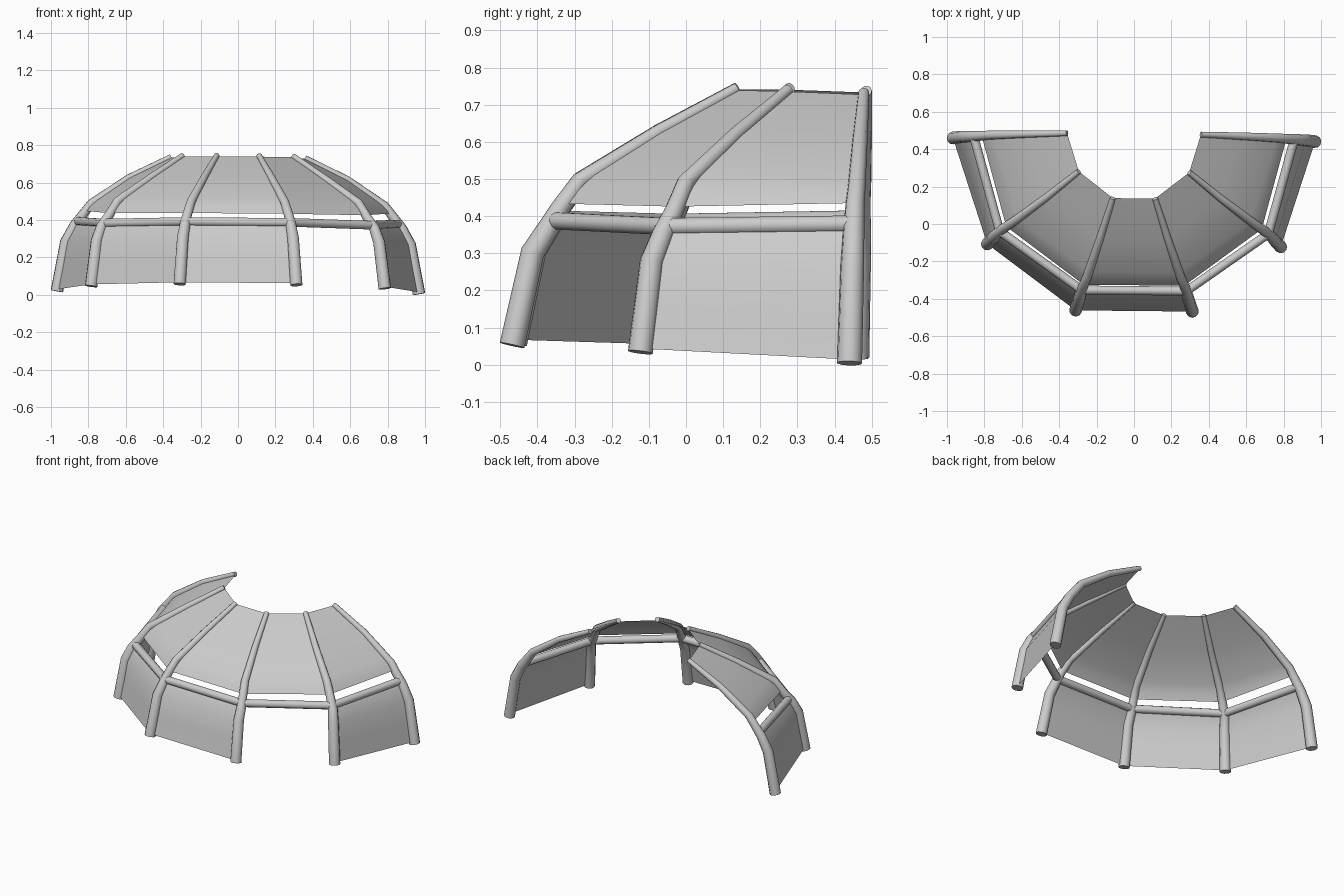
import bpy
import bmesh
import math
from mathutils import Vector

if "Cube" in bpy.data.objects:
    bpy.data.objects.remove(bpy.data.objects["Cube"], do_unlink=True)

# One grey for the whole shelter
grey = bpy.data.materials.new("light grey")
grey.use_nodes = True
grey.diffuse_color = (0.6, 0.6, 0.6, 1)
grey.node_tree.nodes["Principled BSDF"].inputs["Base Color"].default_value = (0.6, 0.6, 0.6, 1)

# Rib centre lines on the +x side, from foot to crown
FRONT = [(.312, -.465, .055), (.295, -.41, .305), (.283, -.365, .375),
         (.272, -.335, .425), (.25, -.283, .497), (.18, -.075, .627), (.113, .137, .745)]
MIDDLE = [(.785, -.115, .04), (.755, -.085, .285), (.73, -.055, .36),
          (.69, -.025, .42), (.645, .005, .495), (.465, .14, .625), (.295, .278, .743)]
REAR = [(.968, .45, .012), (.92, .457, .275), (.873, .46, .365),
        (.82, .463, .435), (.785, .467, .482), (.585, .475, .62), (.358, .482, .735)]
RADII = [.034, .032, .029, .026, .024, .02, .015]


def settle(point, side):
    """Mirror a point and follow the slight lean of the shelter."""
    x = point[0] * side
    return Vector((x, point[1] - .01 * x, point[2] - .008 * x))


def finish(obj):
    obj.data.materials.clear()
    obj.data.materials.append(grey)
    bpy.ops.object.select_all(action='DESELECT')
    obj.select_set(True)
    bpy.context.view_layer.objects.active = obj
    bpy.ops.object.shade_smooth_by_angle(angle=math.radians(40))


def tube(name, points, radii):
    curve = bpy.data.curves.new(name, 'CURVE')
    curve.dimensions = '3D'
    curve.bevel_depth = 1
    curve.bevel_resolution = 3
    curve.use_fill_caps = True
    spline = curve.splines.new('POLY')
    spline.points.add(len(points) - 1)
    for node, co, radius in zip(spline.points, points, radii):
        node.co = (*co, 1)
        node.radius = radius
    obj = bpy.data.objects.new(name, curve)
    bpy.context.collection.objects.link(obj)
    bpy.ops.object.select_all(action='DESELECT')
    obj.select_set(True)
    bpy.context.view_layer.objects.active = obj
    bpy.ops.object.convert(target='MESH')
    finish(bpy.context.view_layer.objects.active)


def sheet(name, left, right):
    """Single skin stretched between two rib lines."""
    bm = bmesh.new()
    rows = [(bm.verts.new(a), bm.verts.new(b)) for a, b in zip(left, right)]
    for (a, b), (c, d) in zip(rows, rows[1:]):
        bm.faces.new((a, b, d, c))
    mesh = bpy.data.meshes.new(name)
    bm.to_mesh(mesh)
    bm.free()
    obj = bpy.data.objects.new(name, mesh)
    bpy.context.collection.objects.link(obj)
    finish(obj)


# Six ribs, in order around the shelter from the right rear to the left rear
ribs = [[settle(p, side) for p in path] for path, side in
        ((REAR, -1), (MIDDLE, -1), (FRONT, -1), (FRONT, 1), (MIDDLE, 1), (REAR, 1))]
rib_names = ["right_rear", "right_middle", "right_front",
             "left_front", "left_middle", "left_rear"]
for name, path in zip(rib_names, ribs):
    tube(name + "_rib", path, RADII)

# Five bays: a rail and a roof panel each, and a wall panel except in the open bay
bay_names = ["right_rear", "right_front", "front", "left_front", "left_rear"]
lift = Vector((0, 0, .01))
for name, a, b in zip(bay_names, ribs, ribs[1:]):
    ends = [p[2].lerp(p[3], .3) for p in (a, b)]
    tube(name + "_rail", ends, [.024, .024])
    roof = []
    wall = []
    for path in (a, b):
        start = path[3].lerp(path[4], .15)
        bend = path[4].lerp(path[3], .35)
        past = path[4].lerp(path[5], .12)
        roof.append([start, bend, past, path[5], path[6] - lift * .5])
        wall.append([path[0] + lift, path[0].lerp(path[1], .5), path[1],
                     path[2], path[2].lerp(path[3], .2)])
    sheet(name + "_roof_panel", *roof)
    if name != "left_front":
        sheet(name + "_wall_panel", *wall)
